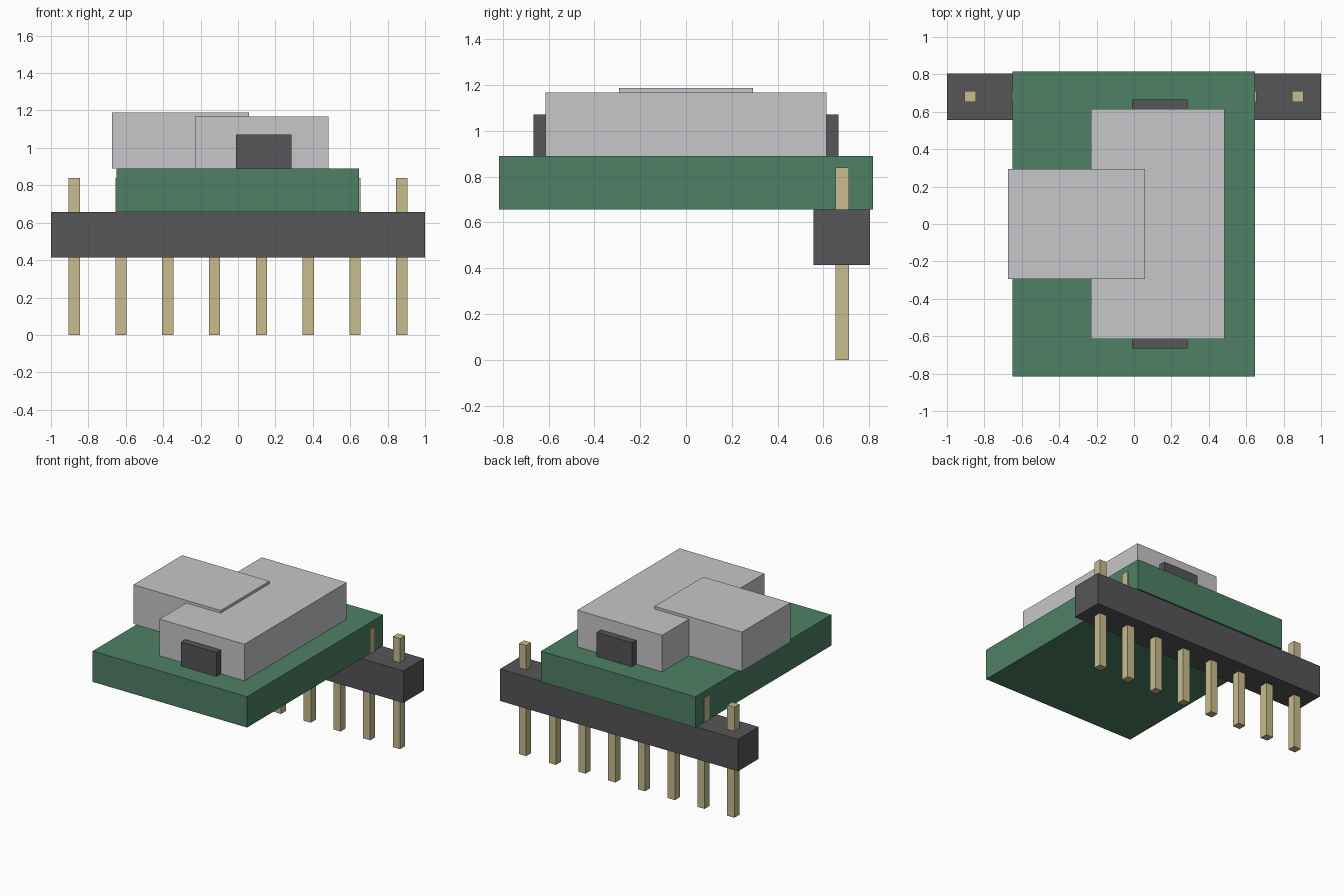
import bpy
import bmesh
from mathutils import Vector

cube = bpy.data.objects.get("Cube")
if cube:
    bpy.data.objects.remove(cube, do_unlink=True)


def material(name, rgb):
    mat = bpy.data.materials.new(name)
    mat.use_nodes = True
    colour = (*rgb, 1.0)
    mat.diffuse_color = colour
    mat.node_tree.nodes["Principled BSDF"].inputs["Base Color"].default_value = colour
    return mat


def box(name, low, high, mat):
    """Flat-faced box between two opposite corners."""
    low, high = Vector(low), Vector(high)
    mesh = bpy.data.meshes.new(name)
    bm = bmesh.new()
    bmesh.ops.create_cube(bm, size=1)
    bmesh.ops.scale(bm, vec=high - low, verts=bm.verts)
    bm.to_mesh(mesh)
    bm.free()
    mesh.materials.append(mat)
    obj = bpy.data.objects.new(name, mesh)
    obj.location = (low + high) / 2
    bpy.context.collection.objects.link(obj)
    return obj


green = material("board green", (0.077, 0.216, 0.133))
grey = material("light grey metal", (0.565, 0.57, 0.584))
black = material("dark plastic", (0.092, 0.092, 0.098))
gold = material("pale gold", (0.578, 0.503, 0.262))

# Circuit board and the pin header under its back edge
BOARD_BOTTOM, BOARD_TOP = 0.656, 0.89
box("circuit_board", (-0.65, -0.816, BOARD_BOTTOM), (0.648, 0.816, BOARD_TOP), green)
box("header_strip", (-1, 0.556, 0.413), (1, 0.804, BOARD_BOTTOM), black)

# Square pins running through the header
PIN_COUNT, PITCH, HALF, PIN_Y = 8, 0.25, 0.03, 0.682
for i in range(PIN_COUNT):
    x = (i - (PIN_COUNT - 1) / 2) * PITCH
    box(f"pin_{i + 1}", (x - HALF, PIN_Y - HALF, 0),
        (x + HALF, PIN_Y + HALF, 0.84), gold)

# Metal sockets on top of the board
box("long_socket", (-0.23, -0.614, BOARD_TOP), (0.484, 0.614, 1.168), grey)
box("short_socket", (-0.674, -0.293, BOARD_TOP), (0.06, 0.293, 1.188), grey)

# Dark insert showing at both ends of the long socket
box("socket_insert", (-0.012, -0.666, BOARD_TOP), (0.285, 0.666, 1.072), black)
